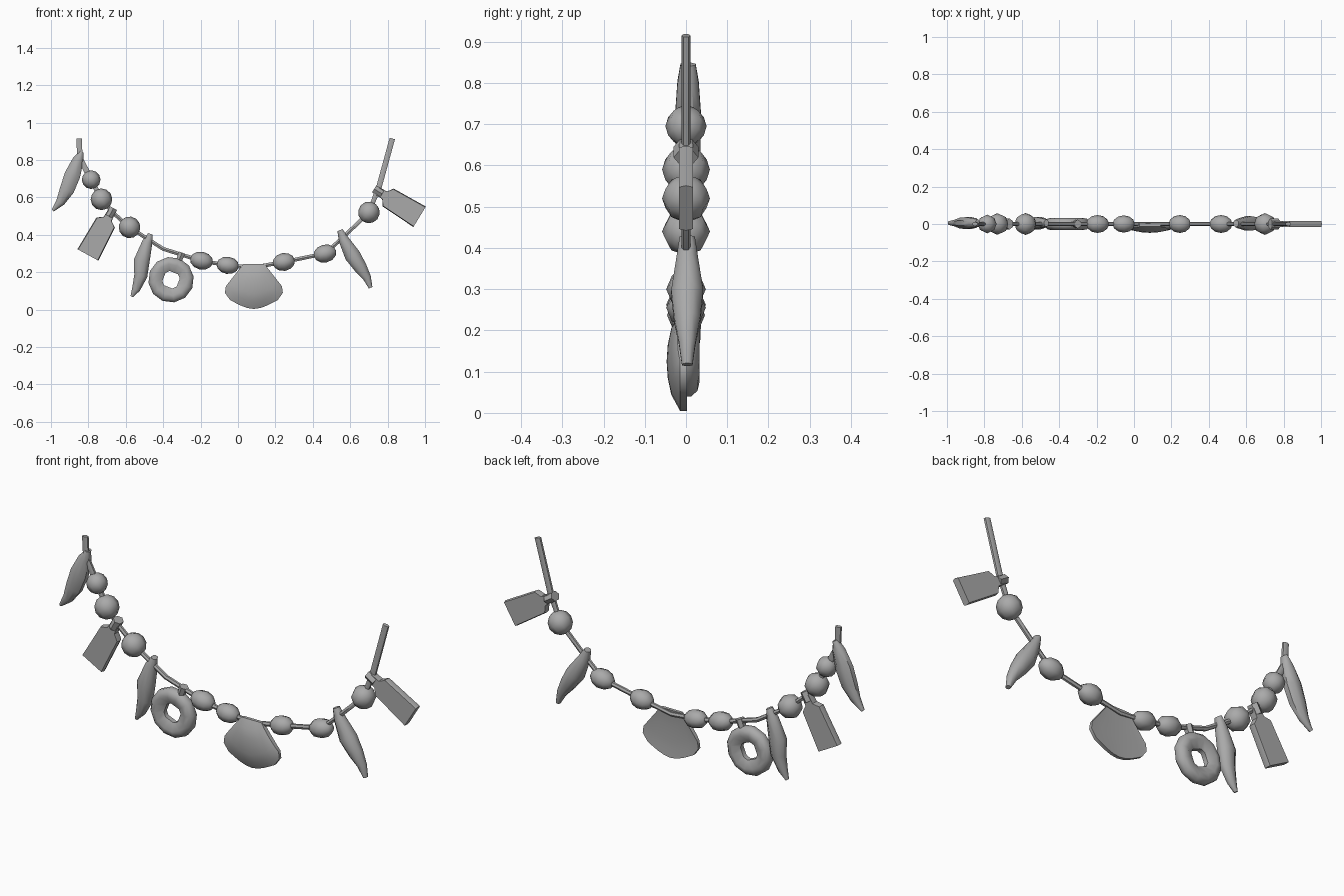
import bpy, bmesh, math
from mathutils import Vector, Matrix

if "Cube" in bpy.data.objects:
    bpy.data.objects.remove(bpy.data.objects["Cube"])

grey = bpy.data.materials.new("grey")
grey.diffuse_color = (0.4, 0.4, 0.4, 1)
grey.use_nodes = True
grey.node_tree.nodes["Principled BSDF"].inputs["Base Color"].default_value = grey.diffuse_color


def finish(name, bm, angle=50):
    bmesh.ops.recalc_face_normals(bm, faces=bm.faces)
    me = bpy.data.meshes.new(name)
    bm.to_mesh(me)
    bm.free()
    me.materials.append(grey)
    ob = bpy.data.objects.new(name, me)
    bpy.context.collection.objects.link(ob)
    bpy.ops.object.select_all(action='DESELECT')
    ob.select_set(True)
    bpy.context.view_layer.objects.active = ob
    bpy.ops.object.shade_smooth_by_angle(angle=math.radians(angle))
    return ob


def bridge(bm, a, b):
    n = len(a)
    for i in range(n):
        bm.faces.new((a[i], a[(i + 1) % n], b[(i + 1) % n], b[i]))


def loft(name, pts, sides=8, y=0.0):
    """Tube along points (x, z, in-plane radius, depth radius)."""
    bm = bmesh.new()
    rings = []
    for i, (x, z, r, ry) in enumerate(pts):
        p, q = pts[max(i - 1, 0)], pts[min(i + 1, len(pts) - 1)]
        t = Vector((q[0] - p[0], q[1] - p[1])).normalized()
        ring = []
        for k in range(sides):
            a = 2 * math.pi * (k + 0.5) / sides
            c, s = r * math.cos(a), ry * math.sin(a)
            ring.append(bm.verts.new((x - t.y * c, y + s, z + t.x * c)))
        rings.append(ring)
    for a, b in zip(rings, rings[1:]):
        bridge(bm, a, b)
    bm.faces.new(rings[0])
    bm.faces.new(rings[-1])
    return finish(name, bm)


# Cord
cord = [(-.85, .915), (-.845, .81), (-.785, .695), (-.73, .59), (-.67, .52),
        (-.58, .44), (-.40, .325), (-.2, .262), (-.055, .237), (.08, .225),
        (.245, .255), (.465, .30), (.56, .385), (.70, .52), (.755, .66), (.825, .915)]
loft("cord", [(x, z, .017 if z > .6 else .012, .011) for x, z in cord], 6)


# Beads: x, z, radius along the cord, radius across, tilt
beads = [(-.785, .695, .050, .050, -60), (-.73, .59, .058, .058, -58),
         (-.58, .44, .058, .058, -38), (.70, .52, .058, .058, 50),
         (-.195, .262, .062, .048, -12), (-.055, .237, .060, .046, -8),
         (.245, .255, .060, .048, 10), (.465, .30, .062, .048, 14)]
for x, z, la, lr, tilt in beads:
    bm = bmesh.new()
    m = (Matrix.Translation((x, 0, z)) @ Matrix.Rotation(math.radians(-tilt), 4, 'Y')
         @ Matrix.Diagonal((la, lr, lr, 1)) @ Matrix.Rotation(math.pi / 2, 4, 'Y'))
    bmesh.ops.create_uvsphere(bm, u_segments=8, v_segments=6, radius=1, matrix=m)
    finish("bead", bm, 60)

# Curved teeth
loft("tooth_left", [(-.837, .845, .012, .02), (-.855, .80, .032, .028), (-.885, .72, .046, .034),
                    (-.915, .64, .042, .032), (-.95, .575, .026, .02), (-.99, .53, .008, .01)], 8, .005)
loft("tooth_middle", [(-.468, .405, .014, .02), (-.485, .36, .030, .028), (-.515, .26, .046, .036),
                      (-.520, .18, .038, .032), (-.545, .11, .024, .02), (-.568, .07, .008, .01)], 8, .005)
loft("tooth_right", [(.545, .425, .016, .02), (.565, .375, .030, .028), (.612, .29, .046, .042),
                     (.655, .225, .038, .034), (.69, .17, .024, .022), (.709, .117, .011, .014)], 8, .003)


# Tags hanging from a loop: outline of (distance, half width) extruded in depth
def tag(x, z, dx, dz):
    d = Vector((dx, 0, dz)).normalized()
    n = Vector((-d.z, 0, d.x))
    o = Vector((x, 0, z))
    half = [(.0, .022), (.045, .024), (.068, .056), (.265, .064)]
    outline = half + [(u, -w) for u, w in reversed(half)]
    bm = bmesh.new()
    front, mid, back = [[bm.verts.new(o + d * u + n * w * s + Vector((0, yy, 0)))
                         for u, w in outline]
                        for yy, s in ((-.017, .93), (0, 1), (.017, .93))]
    bridge(bm, front, mid)
    bridge(bm, mid, back)
    bm.faces.new(front)
    bm.faces.new(back)
    finish("tag", bm)
    a, b = o - d * .02, o + d * .03
    loft("tag_loop", [(a.x, a.z, .024, .03), (b.x, b.z, .024, .03)], 6)


tag(-.675, .525, -17, -31)
tag(.745, .635, 31, -19)

# Round coin with a square hole
bm = bmesh.new()
cx, cz, n = -.358, .16, 12
turn = math.radians(-22)


def coin_ring(blend, r, y):
    ring = []
    for k in range(n):
        a = 2 * math.pi * (k + .5) / n + math.pi / 12
        sq = .041 / max(abs(math.cos(a)), abs(math.sin(a)))
        rad = sq * (1 - blend) + r * blend
        ring.append(bm.verts.new((cx + rad * math.cos(a + turn), y, cz + rad * math.sin(a + turn))))
    return ring


rings = [coin_ring(b, .122, y) for b, y in
         ((0, -.012), (.5, -.033), (.8, -.028), (1, -.012),
          (1, .012), (.8, .028), (.5, .033), (0, .012))]
for i in range(len(rings)):
    bridge(bm, rings[i], rings[(i + 1) % len(rings)])
finish("coin", bm)
loft("coin_loop", [(-.318, .255, .018, .02), (-.300, .305, .020, .024)], 6)

# Fan shell: domed front, shallow dished back
bm = bmesh.new()
rim = [(-.150, .125), (-.155, .09), (-.128, .052), (-.10, .037), (-.07, .022),
       (-.035, .009), (0, .004)]
rim += [(-x, z) for x, z in reversed(rim[:-1])]
cols, rows = len(rim), 6


def shell_side(depth, base):
    grid = []
    for c, (rx, rz) in enumerate(rim):
        a = c / (cols - 1) * 2 - 1
        line = []
        for r in range(rows + 1):
            t = r / rows
            y = base - depth * math.sin(math.pi * t) ** .6 * (1 - .8 * a * a)
            line.append(bm.verts.new((.085 + .056 * a * (1 - t) + rx * t, y,
                                      .245 * (1 - t) + rz * t)))
        grid.append(line)
    for p, q in zip(grid, grid[1:]):
        for r in range(rows):
            bm.faces.new((p[r], p[r + 1], q[r + 1], q[r]))
    return grid


def border(g):
    return (g[0] + [l[-1] for l in g[1:]] + g[-1][-2::-1]
            + [l[0] for l in g[-2:0:-1]])


bridge(bm, border(shell_side(.033, -.014)), border(shell_side(.006, .002)))
finish("shell", bm)
